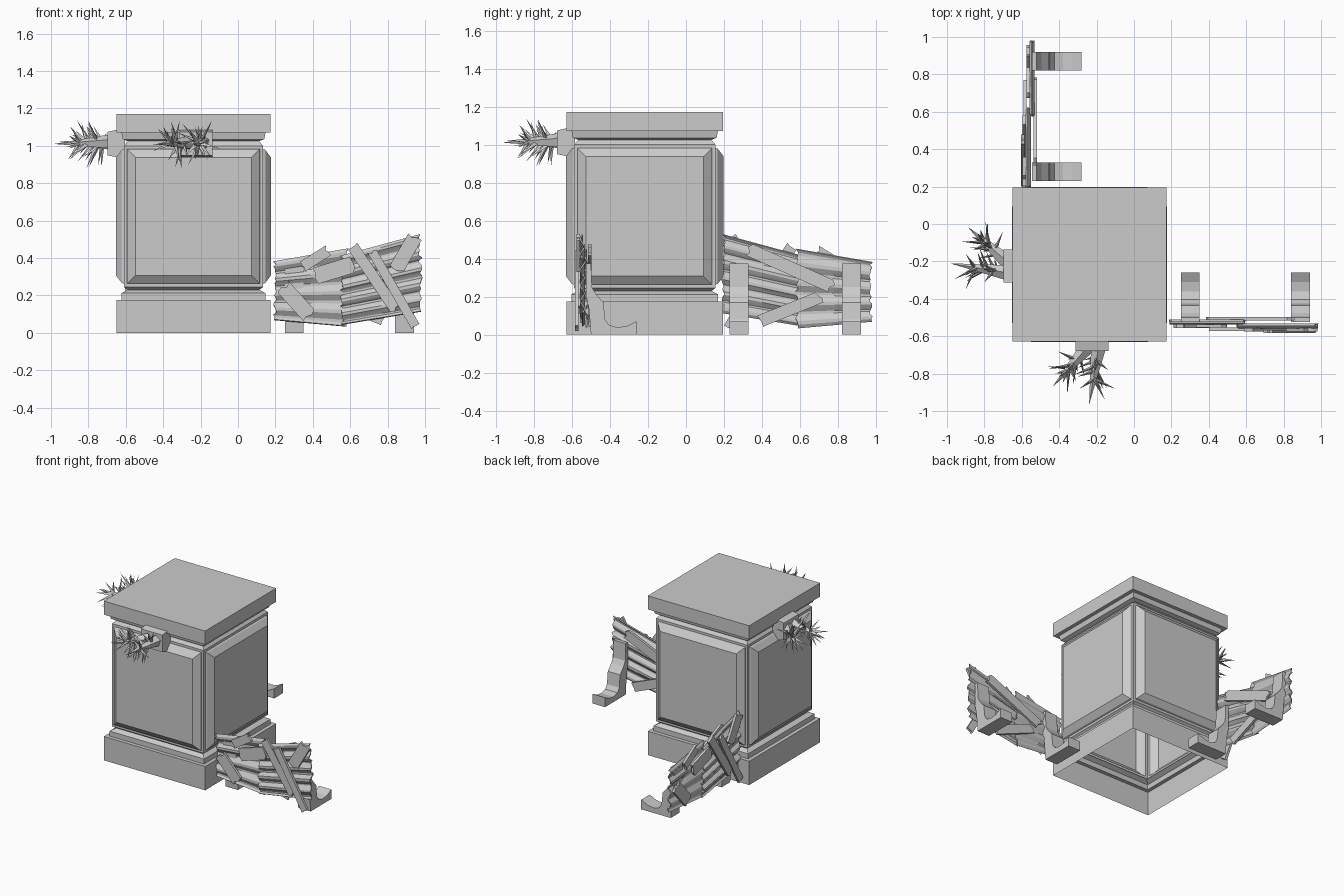
import bpy, bmesh, math, random
from mathutils import Vector, Matrix

if "Cube" in bpy.data.objects:
    bpy.data.objects.remove(bpy.data.objects["Cube"])
random.seed(4)

GREY = (0.6, 0.6, 0.6, 1)
mat = bpy.data.materials.new("plain_grey")
mat.use_nodes = True
mat.diffuse_color = GREY
mat.node_tree.nodes["Principled BSDF"].inputs["Base Color"].default_value = GREY


def make(name, bm, loc=(0, 0, 0)):
    bmesh.ops.recalc_face_normals(bm, faces=bm.faces[:])
    mesh = bpy.data.meshes.new(name)
    bm.to_mesh(mesh)
    bm.free()
    mesh.materials.append(mat)
    ob = bpy.data.objects.new(name, mesh)
    ob.location = loc
    bpy.context.collection.objects.link(ob)
    return ob


def copy_to_side(ob, dx, dy):
    """Repeat a part on the neighbouring side, turned a quarter."""
    twin = bpy.data.objects.new("side_" + ob.name, ob.data)
    bpy.context.collection.objects.link(twin)
    twin.matrix_world = (Matrix.Translation((dx, dy, 0)) @ Matrix.Rotation(-math.pi / 2, 4, 'Z')
                         @ Matrix.Translation(ob.location))


def extrude_outline(bm, points, offset):
    """Close an outline and push it out into a solid."""
    face = bm.faces.new([bm.verts.new(p) for p in points])
    out = bmesh.ops.extrude_face_region(bm, geom=[face])
    bmesh.ops.translate(bm, vec=offset, verts=[v for v in out["geom"] if isinstance(v, bmesh.types.BMVert)])


# Pedestal: square rings stacked along a moulded profile, hollow underneath
profile = [(.412, 0), (.412, .175), (.385, .175), (.385, .212), (.352, .23), (.372, .245),
           (.372, 1.0), (.35, 1.025), (.378, 1.035), (.385, 1.07), (.412, 1.07), (.412, 1.17)]
bm = bmesh.new()
rings = [[bm.verts.new((sx * r, sy * r, z)) for sx, sy in ((-1, -1), (1, -1), (1, 1), (-1, 1))]
         for r, z in profile]
walls = []
for a, b in zip(rings, rings[1:]):
    for i in range(4):
        j = (i + 1) % 4
        f = bm.faces.new((a[i], a[j], b[j], b[i]))
        if a[0].co.z == rings[5][0].co.z:
            walls.append(f)
bm.faces.new(rings[-1])
bm.normal_update()
# Raised bevelled panel on each wall
for thick, depth in ((.025, 0), (.006, .012), (.058, .031)):
    bmesh.ops.inset_individual(bm, faces=walls, thickness=thick, depth=depth)
make("pedestal", bm, (-.238, -.217, 0))

barrier = []


# Corrugated sheets with torn ends
def sheet(name, bl, br, tl, tr, y, ridges):
    bm = bmesh.new()
    rows = ridges * 6
    grid = []
    for k in range(rows + 1):
        t = k / rows
        a, b = Vector(bl).lerp(Vector(tl), t), Vector(br).lerp(Vector(tr), t)
        a.x += random.uniform(-.008, .012)
        b.x += random.uniform(-.012, .008)
        wave = .011 * math.sin(t * ridges * math.tau)
        grid.append([bm.verts.new((p.x, y + wave, p.y)) for p in (a, a.lerp(b, .5), b)])
    for lo, hi in zip(grid, grid[1:]):
        for i in range(2):
            bm.faces.new((lo[i], lo[i + 1], hi[i + 1], hi[i]))
    ob = make(name, bm)
    ob.modifiers.new("thickness", 'SOLIDIFY').thickness = .008
    ob.modifiers["thickness"].offset = 0
    return ob


for ob in (sheet("low_sheet", (.195, .07), (.59, .035), (.195, .38), (.59, .45), -.525, 4),
           sheet("high_sheet", (.555, .045), (.98, .115), (.555, .41), (.975, .525), -.545, 5)):
    deps = bpy.context.evaluated_depsgraph_get()
    solid = bpy.data.meshes.new_from_object(ob.evaluated_get(deps))
    ob.modifiers.clear()
    ob.data = solid
    barrier.append(ob)


# Broken planks: centre x, centre z, length, width, tilt, depth
def plank(name, x, z, length, width, tilt, y):
    bm = bmesh.new()
    h, w = length / 2, width / 2
    pts = []
    for side in (-1, 1):
        for k in (-1, -.4, .3, 1):
            pts.append(Vector((side * h + random.uniform(-.012, .012), -.009, side * k * w)))
    extrude_outline(bm, pts, (0, .018, 0))
    bmesh.ops.rotate(bm, verts=bm.verts[:], matrix=Matrix.Rotation(-math.radians(tilt), 3, 'Y'))
    return make(name, bm, (x, y, z))


planks = [("lower_plank", .31, .17, .2, .085, -48, -.547), ("middle_plank", .515, .335, .2, .09, 17, -.563),
          ("long_plank", .73, .29, .4, .06, -56, -.566), ("cross_plank", .83, .24, .46, .05, -60, -.575),
          ("top_plank", .895, .425, .19, .08, 60, -.566), ("edge_plank", .41, .395, .16, .06, 32, -.545),
          ("rear_plank", .62, .35, .48, .07, 24, -.507), ("rear_low_plank", .62, .135, .33, .065, -22, -.507)]
for p in planks:
    barrier.append(plank(*p))

# Curved support feet behind the sheets
foot = [(-.525, .375), (-.5, .375), (-.495, .25), (-.475, .215), (-.435, .17), (-.425, .08), (-.405, .05),
        (-.36, .038), (-.31, .045), (-.26, .07), (-.26, 0), (-.5, 0), (-.51, .13), (-.525, .2)]
for name, x in (("inner_foot", .25), ("outer_foot", .84)):
    bm = bmesh.new()
    extrude_outline(bm, [(x, y, z) for y, z in foot], (.1, 0, 0))
    barrier.append(make(name, bm))
for ob in barrier:
    copy_to_side(ob, -.02, 1.17)

# Tapered bracket holding the thorns
bm = bmesh.new()
bmesh.ops.create_cube(bm, size=1)
for v in bm.verts:
    outer = v.co.y < 0
    v.co = Vector((-.225 + v.co.x * .175, -.678 if outer else -.585, 1.012 + v.co.z * (.125 if outer else .165)))
bracket = make("thorn_bracket", bm)


# Thorn cluster: two tapered stems bristling with thin spikes
def spike(bm, base, tip, radius, sides=4):
    d = tip - base
    turn = d.to_track_quat('Z', 'Y').to_matrix().to_4x4()
    bmesh.ops.create_cone(bm, segments=sides, radius1=radius, radius2=0, depth=d.length, cap_ends=True,
                          matrix=Matrix.Translation((base + tip) / 2) @ turn)


bm = bmesh.new()
stems = [((-.19, -.66, 1.02), (-.24, -.965, 1.01)), ((-.25, -.66, 1.015), (-.435, -.87, 1.01))]
for a, b in stems:
    a, b = Vector(a), Vector(b)
    spike(bm, a, b, .042, 5)
    axis = (b - a).normalized()
    side = axis.cross(Vector((0, 0, 1)))
    for k in range(22):
        ang = k * 2.4
        out = Vector((0, 0, 1)) * math.cos(ang) + side * math.sin(ang) * .6
        start = a.lerp(b, random.uniform(.15, .62))
        reach = random.uniform(.08, .15)
        spike(bm, start, start + (out + axis * random.uniform(.1, .9)).normalized() * reach, .014, 3)
thorns = make("thorn_cluster", bm)
for ob in (bracket, thorns):
    copy_to_side(ob, -.02, -.45)
